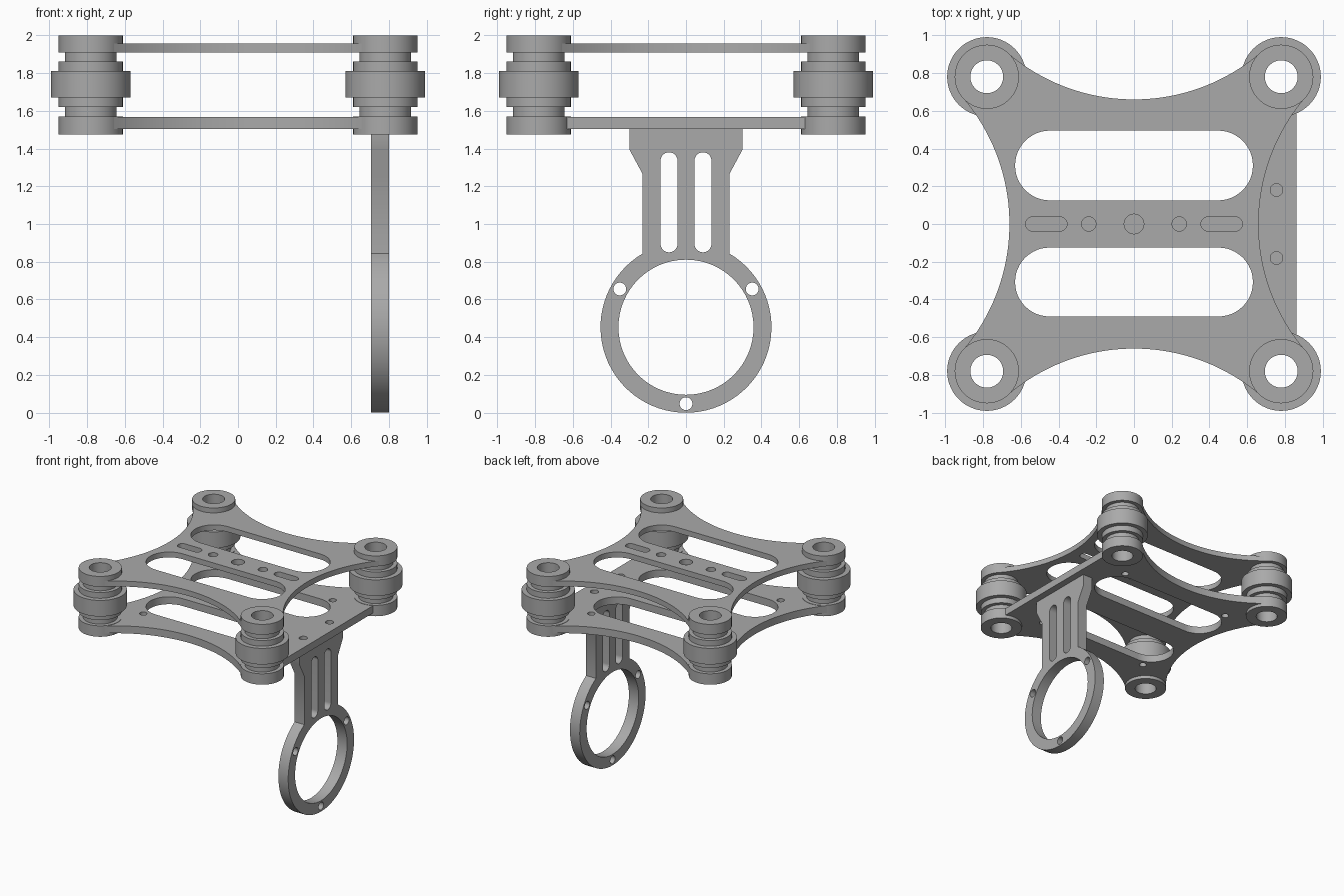
import bpy
import bmesh
from math import cos, sin, pi, radians, acos, degrees
from mathutils import Matrix

if "Cube" in bpy.data.objects:
    bpy.data.objects.remove(bpy.data.objects["Cube"], do_unlink=True)

GREY = (0.4, 0.4, 0.4, 1.0)
metal = bpy.data.materials.new("matte grey")
metal.use_nodes = True
metal.diffuse_color = GREY
for node in metal.node_tree.nodes:
    if node.type == 'BSDF_PRINCIPLED':
        node.inputs["Base Color"].default_value = GREY

CORNER = 0.78   # post distance from the centre lines


def add_object(name, mesh):
    mesh.materials.clear()
    mesh.materials.append(metal)
    obj = bpy.data.objects.new(name, mesh)
    bpy.context.collection.objects.link(obj)
    bpy.ops.object.select_all(action='DESELECT')
    obj.select_set(True)
    bpy.context.view_layer.objects.active = obj
    bpy.ops.object.shade_smooth_by_angle(angle=radians(30))
    return obj


def arc(cx, cy, r, start, end, steps=24):
    angles = [radians(start + (end - start) * i / steps) for i in range(steps + 1)]
    return [(cx + r * cos(a), cy + r * sin(a)) for a in angles]


def circle(cx, cy, r, steps=40):
    return arc(cx, cy, r, 0, 360, steps)[:-1]


def slot(x0, x1, y0, y1):
    """Round-ended slot running along its longer side."""
    r = min(x1 - x0, y1 - y0) / 2
    if x1 - x0 > y1 - y0:
        cy = (y0 + y1) / 2
        return arc(x1 - r, cy, r, -90, 90) + arc(x0 + r, cy, r, 90, 270)
    cx = (x0 + x1) / 2
    return arc(cx, y1 - r, r, 0, 180) + arc(cx, y0 + r, r, 180, 360)


def cut_plate(name, loops, low, high, matrix=Matrix()):
    """Extrude an outline with holes between two heights."""
    curve = bpy.data.curves.new(name + "_outline", 'CURVE')
    curve.dimensions = '2D'
    curve.fill_mode = 'BOTH'
    curve.extrude = (high - low) / 2
    for loop in loops:
        spline = curve.splines.new('POLY')
        spline.points.add(len(loop) - 1)
        for point, (x, y) in zip(spline.points, loop):
            point.co = (x, y, 0, 1)
        spline.use_cyclic_u = True
    temp = bpy.data.objects.new(name + "_outline", curve)
    bpy.context.collection.objects.link(temp)
    deps = bpy.context.evaluated_depsgraph_get()
    mesh = bpy.data.meshes.new_from_object(temp.evaluated_get(deps))
    bpy.data.objects.remove(temp, do_unlink=True)
    mesh.transform(matrix @ Matrix.Translation((0, 0, (low + high) / 2)))
    bm = bmesh.new()
    bm.from_mesh(mesh)
    bmesh.ops.remove_doubles(bm, verts=bm.verts, dist=0.0001)
    bmesh.ops.recalc_face_normals(bm, faces=bm.faces)
    bm.to_mesh(mesh)
    bm.free()
    mesh.name = name
    return add_object(name, mesh)


def frame_outline(straight_left):
    """Four scooped sides joined by rounded corners."""
    points = []
    for k in range(4):
        if k == 0 and straight_left:
            side = [(0.86, -0.64), (0.86, 0.64)]
        else:
            side = arc(1.69, 0, 1.03, 219.9, 140.1, 40)
        side += arc(CORNER, CORNER, 0.16, -45, 135)
        c, s = cos(k * pi / 2), sin(k * pi / 2)
        points += [(x * c - y * s, x * s + y * c) for x, y in side]
    return points


signs = [(sx, sy) for sx in (-1, 1) for sy in (-1, 1)]
shared_holes = [circle(CORNER * sx, CORNER * sy, 0.12) for sx, sy in signs]
shared_holes += [slot(-0.63, 0.63, 0.125, 0.495), slot(-0.63, 0.63, -0.49, -0.125)]

# Upper plate with a row of openings in its middle bar
upper_holes = [circle(0, 0, 0.052), circle(-0.24, 0, 0.038), circle(0.24, 0, 0.038),
               slot(-0.575, -0.355, -0.038, 0.038), slot(0.355, 0.575, -0.038, 0.038)]
cut_plate("upper_plate", [frame_outline(False)] + shared_holes + upper_holes, 1.91, 1.957)

# Lower plate, straight along the bracket side, with screw holes
lower_holes = [circle(0.54 * sx, 0.53 * sy, 0.03) for sx, sy in signs]
lower_holes += [circle(0.755, 0.18 * s, 0.033) for s in (-1, 1)]
cut_plate("lower_plate", [frame_outline(True)] + shared_holes + lower_holes, 1.503, 1.567)

# Hanging bracket with a ring, standing in the y-z plane
RING_Z, RING_R, NECK = 0.453, 0.453, 0.23
meet = degrees(acos(NECK / RING_R))
outline = arc(0, RING_Z, RING_R, 180 - meet, 360 + meet, 64)
outline += [(NECK, 1.265), (0.3, 1.395), (0.3, 1.51),
            (-0.3, 1.51), (-0.3, 1.395), (-NECK, 1.265)]
openings = [circle(0, RING_Z, 0.358, 64),
            slot(0.045, 0.135, 0.85, 1.38), slot(-0.135, -0.045, 0.85, 1.38)]
for angle in (30, 150, 270):
    a = radians(angle)
    openings.append(circle(0.405 * cos(a), RING_Z + 0.405 * sin(a), 0.034, 24))
upright = Matrix(((0, 0, 1, 0), (1, 0, 0, 0), (0, 1, 0, 0), (0, 0, 0, 1)))
cut_plate("ring_bracket", [outline] + openings, 0.706, 0.8, upright)

# Corner posts: a stepped, hollow turned profile
BORE = 0.087
steps = [(0.17, 1.475, 1.57), (0.137, 1.57, 1.62), (0.17, 1.62, 1.67), (0.21, 1.67, 1.81),
         (0.17, 1.81, 1.86), (0.137, 1.86, 1.91), (0.17, 1.91, 2.0)]
profile = [(BORE, 1.475)]
for r, z0, z1 in steps:
    profile += [(r, z0), (r, z1)]
profile.append((BORE, 2.0))

bm = bmesh.new()
verts = [bm.verts.new((r, 0, z)) for r, z in profile]
edges = [bm.edges.new((verts[i - 1], verts[i])) for i in range(len(verts))]
bmesh.ops.spin(bm, geom=verts + edges, cent=(0, 0, 0), axis=(0, 0, 1),
               angle=2 * pi, steps=64, use_merge=False)
bmesh.ops.remove_doubles(bm, verts=bm.verts, dist=0.0001)
bmesh.ops.recalc_face_normals(bm, faces=bm.faces)
post_mesh = bpy.data.meshes.new("corner_post")
bm.to_mesh(post_mesh)
bm.free()
for sx, sy in signs:
    name = ("front" if sy < 0 else "back") + ("_left" if sx > 0 else "_right") + "_post"
    post = add_object(name, post_mesh)
    post.location = (CORNER * sx, CORNER * sy, 0)
